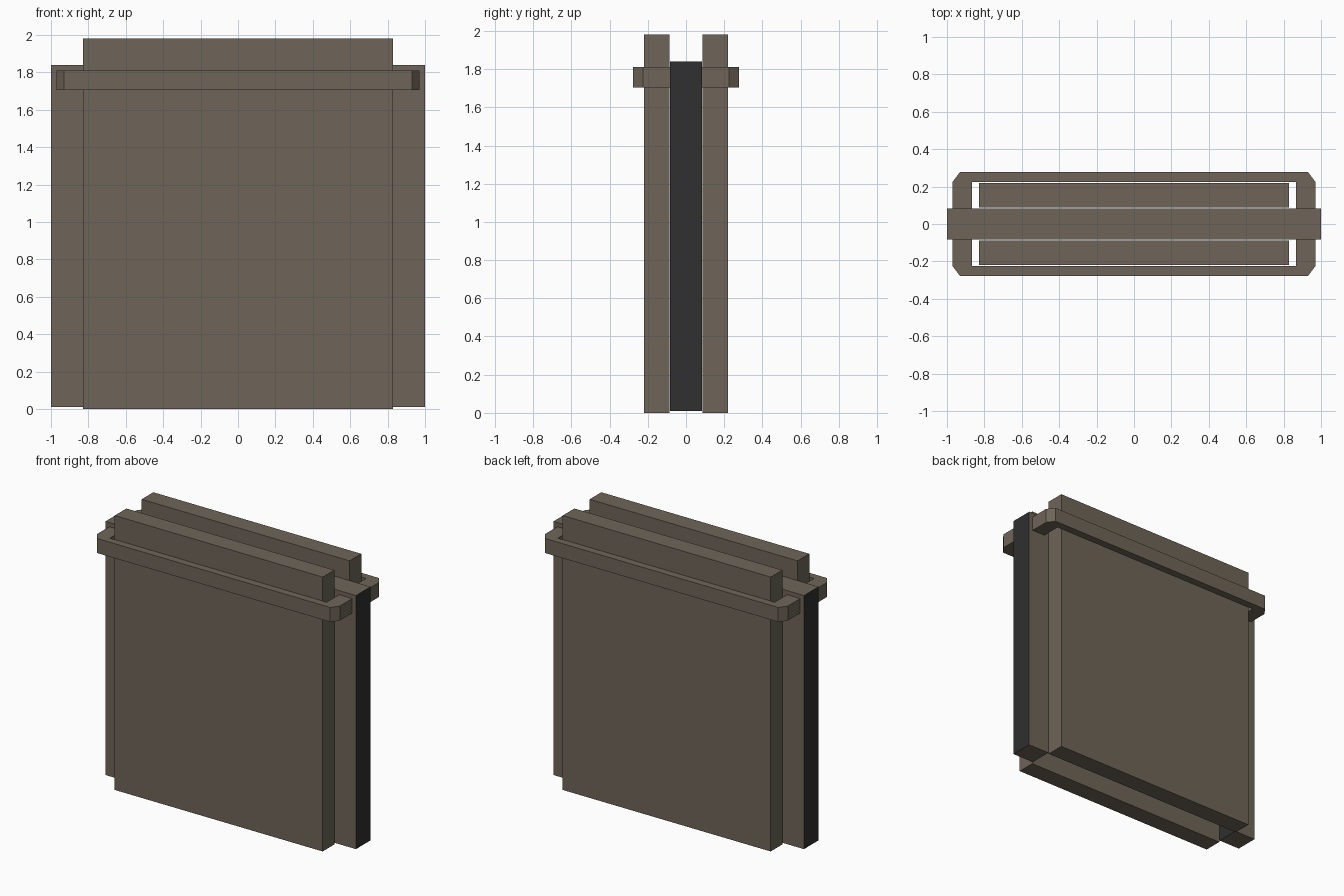
import bpy
import bmesh
from mathutils import Vector

cube = bpy.data.objects.get("Cube")
if cube:
    bpy.data.objects.remove(cube, do_unlink=True)


def make_material(name, color):
    mat = bpy.data.materials.new(name)
    mat.use_nodes = True
    mat.diffuse_color = color
    mat.node_tree.nodes["Principled BSDF"].inputs["Base Color"].default_value = color
    return mat


brown = make_material("dull brown", (0.157, 0.130, 0.099, 1))
charcoal = make_material("charcoal", (0.029, 0.029, 0.030, 1))


def prism(name, outline, direction, rule=None):
    """Extrude a closed outline; rule(face) marks charcoal faces or, if "drop", removes them."""
    bm = bmesh.new()
    base = bm.faces.new([bm.verts.new(p) for p in outline])
    out = bmesh.ops.extrude_face_region(bm, geom=[base], use_keep_orig=True)
    top = [v for v in out["geom"] if isinstance(v, bmesh.types.BMVert)]
    bmesh.ops.translate(bm, verts=top, vec=Vector(direction))
    bmesh.ops.recalc_face_normals(bm, faces=bm.faces)
    if rule:
        for face in list(bm.faces):
            verdict = rule(face)
            if verdict == "drop":
                bm.faces.remove(face)
            elif verdict:
                face.material_index = 1
    mesh = bpy.data.meshes.new(name)
    bm.to_mesh(mesh)
    bm.free()
    mesh.materials.append(brown)
    mesh.materials.append(charcoal)
    obj = bpy.data.objects.new(name, mesh)
    bpy.context.collection.objects.link(obj)
    return obj


HALF = 1.0       # half width of the core
PLATE = 0.83     # half width of the plates
CORE_Y = 0.083   # half depth of the core

# Core: two side rails joined by a top bar, open underneath, charcoal ends
core_outline = [(-HALF, 0.01), (-HALF, 1.84), (HALF, 1.84), (HALF, 0.01),
                (PLATE, 0.01), (PLATE, 1.67), (-PLATE, 1.67), (-PLATE, 0.01)]
prism("core_frame", [(x, -CORE_Y, z) for x, z in core_outline],
      (0, 2 * CORE_Y, 0), lambda f: abs(f.normal.x) > 0.5)

# Front and back plates
for name, side in (("front_plate", -1), ("back_plate", 1)):
    rect = [(-PLATE, 0), (PLATE, 0), (PLATE, 1.98), (-PLATE, 1.98)]
    prism(name, [(x, side * 0.087, z) for x, z in rect], (0, side * 0.133, 0))

# Band around the plates: one quarter with a chamfered corner, mirrored twice
quarter = [(0, 0.225), (0.865, 0.225), (0.865, 0), (0.97, 0),
           (0.97, 0.225), (0.93, 0.278), (0, 0.278)]


def on_mirror_plane(face):
    centre = face.calc_center_median()
    return "drop" if min(abs(centre.x), abs(centre.y)) < 0.001 else None


band = prism("clamp_band", [(x, y, 1.705) for x, y in quarter],
             (0, 0, 0.105), on_mirror_plane)
mirror = band.modifiers.new("Mirror", "MIRROR")
mirror.use_axis = (True, True, False)
